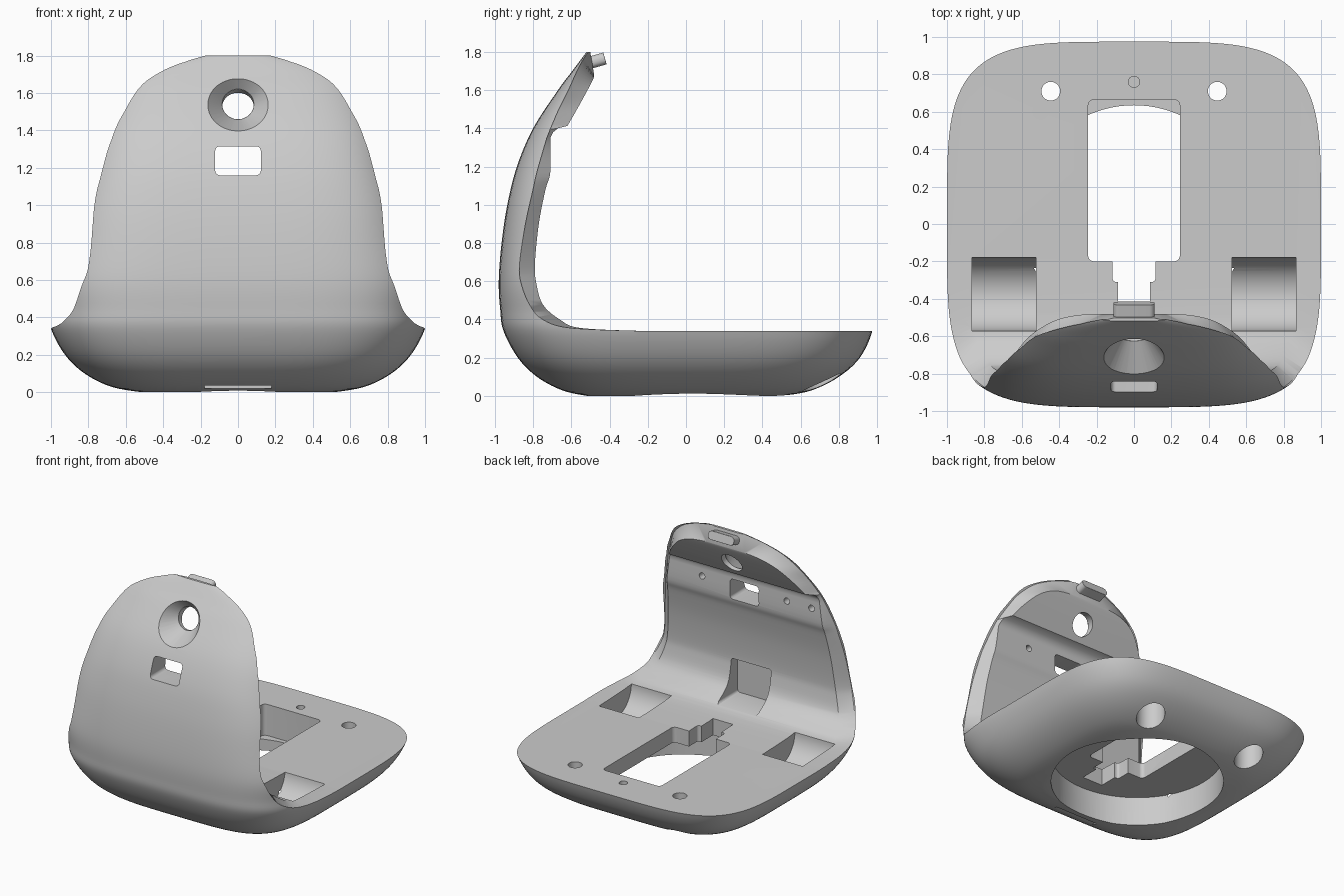
import bpy, bmesh, math
from mathutils import Vector

if "Cube" in bpy.data.objects:
    bpy.data.objects.remove(bpy.data.objects["Cube"], do_unlink=True)

grey = bpy.data.materials.new("matte grey")
grey.use_nodes = True
grey.diffuse_color = (0.6, 0.6, 0.6, 1)
grey.node_tree.nodes["Principled BSDF"].inputs["Base Color"].default_value = (0.6, 0.6, 0.6, 1)


def to_object(name, bm):
    bm.normal_update()
    bmesh.ops.triangulate(bm, faces=bm.faces)
    bmesh.ops.recalc_face_normals(bm, faces=bm.faces)
    mesh = bpy.data.meshes.new(name)
    bm.to_mesh(mesh)
    bm.free()
    obj = bpy.data.objects.new(name, mesh)
    bpy.context.collection.objects.link(obj)
    return obj


def smooth_rows(rows, steps=5):
    """Catmull-Rom interpolation through rows of numbers."""
    out = []
    for i in range(len(rows) - 1):
        p = [rows[max(i - 1, 0)], rows[i], rows[i + 1], rows[min(i + 2, len(rows) - 1)]]
        for s in range(steps):
            t = s / steps
            out.append([b + 0.5 * t * (c - a + t * (2 * a - 5 * b + 4 * c - d
                        + t * (3 * (b - c) + d - a))) for a, b, c, d in zip(*p)])
    return out + [list(rows[-1])]


def bridge(bm, a, b, closed):
    n = len(a)
    for i in range(n if closed else n - 1):
        j = (i + 1) % n
        bm.faces.new((a[i], a[j], b[j], b[i]))


def fan(bm, loop, centre):
    """Close a loop with triangles around a centre point."""
    hub = bm.verts.new(centre)
    for a, b in zip(loop, loop[1:] + loop[:1]):
        bm.faces.new((a, b, hub))


def box(name, lo, hi, radius=0, axis=2):
    """Box between two corners, with edges along one axis rounded."""
    bm = bmesh.new()
    bmesh.ops.create_cube(bm, size=1)
    for v in bm.verts:
        v.co = [l + (c + 0.5) * (h - l) for l, h, c in zip(lo, hi, v.co)]
    if radius:
        edges = [e for e in bm.edges
                 if abs((e.verts[0].co - e.verts[1].co).normalized()[axis]) > 0.9]
        bmesh.ops.bevel(bm, geom=edges, offset=radius, segments=5, profile=0.5, affect='EDGES')
    return to_object(name, bm)


def rod(name, start, end, r1, r2=None, sides=64):
    """Cylinder or cone running from start to end."""
    start, end = Vector(start), Vector(end)
    bm = bmesh.new()
    bmesh.ops.create_cone(bm, cap_ends=True, segments=sides, radius1=r1,
                          radius2=r1 if r2 is None else r2, depth=(end - start).length)
    turn = (end - start).to_track_quat('Z', 'Y')
    for v in bm.verts:
        v.co = turn @ v.co + (start + end) / 2
    return to_object(name, bm)


def finish(obj, angle=32):
    obj.data.materials.clear()
    obj.data.materials.append(grey)
    for p in obj.data.polygons:
        p.material_index = 0
    bpy.ops.object.select_all(action='DESELECT')
    obj.select_set(True)
    bpy.context.view_layer.objects.active = obj
    bpy.ops.object.shade_smooth_by_angle(angle=math.radians(angle))


def volume(mesh):
    bm = bmesh.new()
    bm.from_mesh(mesh)
    size = bm.calc_volume()
    bm.free()
    return size


def cut(obj, cutter):
    """Subtract a cutter, keeping the first solver result that removes a sensible volume."""
    cutter.hide_render = True
    mod = obj.modifiers.new("cut", 'BOOLEAN')
    mod.operation, mod.object = 'DIFFERENCE', cutter
    before, limit = volume(obj.data), volume(cutter.data) + 1e-4
    for solver in ('EXACT', 'MANIFOLD', 'FLOAT'):
        mod.solver = solver
        graph = bpy.context.evaluated_depsgraph_get()
        mesh = bpy.data.meshes.new_from_object(obj.evaluated_get(graph))
        if 1e-6 < before - volume(mesh) < limit and len(mesh.polygons) > 100:
            obj.data = mesh
            break
    obj.modifiers.clear()
    bpy.data.objects.remove(cutter, do_unlink=True)


# Outer body: rounded-square sections (height, half width, front y, back y)
sections = [(0, .52, -.52, .52), (.03, .68, -.65, .66), (.1, .82, -.78, .8),
            (.2, .925, -.88, .91), (.34, 1, -.955, .975), (.45, 1.01, -.972, .975),
            (.6, 1.02, -.98, .98), (.8, .98, -.965, .965), (1, .94, -.935, .935),
            (1.2, .88, -.885, .885), (1.4, .82, -.80, .80), (1.6, .73, -.67, .67),
            (1.7, .67, -.595, .595), (1.76, .54, -.55, .55), (1.8, .32, -.52, .52)]
bm = bmesh.new()
rings = []
for z, half, front, back in smooth_rows(sections):
    ring = []
    for k in range(128):
        t = math.tau * (k + 0.5) / 128
        c, s = math.cos(t), math.sin(t)
        x = half * math.copysign(abs(c) ** (2 / 4.2), c)
        y = (front + back) / 2 + (back - front) / 2 * math.copysign(abs(s) ** (2 / 4.2), s)
        ring.append(bm.verts.new((x, y, z)))
    rings.append(ring)
for a, b in zip(rings, rings[1:]):
    bridge(bm, a, b, True)
fan(bm, rings[0], (0, 0, 0))
fan(bm, rings[-1], (0, 0, 1.8))
shell = to_object("stand_shell", bm)

# Seat cutter: rim edge (y, z, half width) then inner surface (y, z, half width)
curve = [(-.2, .339, 1, -.2, .339, .9), (-.6, .355, .96, -.55, .355, .86),
         (-.75, .4, .91, -.66, .4, .81), (-.82, .48, .86, -.75, .48, .77),
         (-.865, .6, .81, -.785, .6, .73), (-.87, .7, .79, -.79, .7, .71),
         (-.84, .9, .765, -.77, .9, .69), (-.8, 1.08, .735, -.735, 1.08, .67),
         (-.78, 1.17, .715, -.71, 1.17, .66), (-.728, 1.35, .66, -.71, 1.35, .635)]
lip = [(-.716, 1.38, .65, -.695, 1.38, .625), (-.711, 1.395, .645, -.67, 1.4, .62)]
recess = [(-.704, 1.41, .635, -.62, 1.413, .58), (-.665, 1.5, .59, -.57, 1.5, .52),
          (-.615, 1.6, .53, -.515, 1.6, .42), (-.57, 1.7, .42, -.487, 1.655, .3),
          (-.535, 1.765, .28, -.48, 1.675, .16)]
tip = [(-.51, 1.8, .14, -.49, 1.74, .11), (-.5, 1.9, .12, -.505, 1.82, .1)]
far = [(y, z, 1, y, z, .9) for y, z in ((-.5, 2.2), (1.3, 2.2), (1.3, .339))]
bm = bmesh.new()
rows = []
for y1, z1, x1, y2, z2, x2 in smooth_rows(curve) + lip + smooth_rows(recess) + tip + far:
    rows.append([bm.verts.new(p) for p in (
        (-1.3, y1, z1), (-x1, y1, z1), (-x2, y2, z2),
        (x2, y2, z2), (x1, y1, z1), (1.3, y1, z1))])
for a, b in zip(rows, rows[1:] + rows[:1]):
    bridge(bm, a, b, False)
fan(bm, [r[0] for r in rows], (-1.3, .3, 1))
fan(bm, [r[-1] for r in rows], (1.3, .3, 1))
cut(shell, to_object("seat_cutter", bm))

# Round cavity underneath
cut(shell, rod("cavity_cutter", (0, .035, -.1), (0, .035, .22), .6, sides=96))

# Rectangular opening in the seat and its stepped neck
cut(shell, box("opening_cutter", (-.245, -.2, .1), (.245, .665, .5), .03))
cut(shell, box("neck_cutter", (-.115, -.31, .11), (.115, -.15, .49), .02))
cut(shell, box("narrow_neck_cutter", (-.085, -.45, .12), (.085, -.25, .48)))

# Side scoops and counterbored holes
for s in (-1, 1):
    cut(shell, rod("scoop_cutter", (s * .525, -.375, .36), (s * .865, -.375, .36), .197))
    cut(shell, rod("hole_cutter", (s * .445, .71, .15), (s * .445, .71, .5), .05, sides=40))
    cut(shell, rod("counterbore_cutter", (s * .445, .71, -.1), (s * .445, .71, .23), .1))
cut(shell, rod("pin_hole_cutter", (0, .76, .25), (0, .76, .5), .03, sides=32))

# Screw holes along the top of the inner plate
for x in (-.57, -.36, .36):
    cut(shell, rod("screw_cutter", (x, -.77, 1.27), (x, -.6, 1.27), .024, sides=24))

# Pocket low on the inside of the upright wall
cut(shell, box("wall_pocket_cutter", (-.17, -.87, .37), (.17, -.6, .66), .02, 1))

# Window through the upright wall
cut(shell, box("window_cutter", (-.122, -1.2, 1.16), (.122, -.5, 1.315), .025, 1))

# Conical eyelet near the top
centre, axis = Vector((0, -.695, 1.57)), Vector((0, .95, -.3)).normalized()
cut(shell, rod("eyelet_cone_cutter", centre - axis * .06, centre + axis * .1, .205, .085))
cut(shell, rod("eyelet_cutter", centre + axis * .05, centre + axis * .35, .084))

# Slit under the front edge
cut(shell, box("slit_cutter", (-.18, -.72, .02), (.18, -.62, .036)))
finish(shell)

# Latch tab on the top rim
tab = box("latch_tab", (-.11, -.06, -.032), (.11, .05, .032), .028, 1)
tab.location = (0, -.472, 1.752)
tab.rotation_euler = (math.radians(16), 0, 0)
bevel = tab.modifiers.new("soft edges", 'BEVEL')
bevel.width, bevel.segments = .008, 2
finish(tab)
